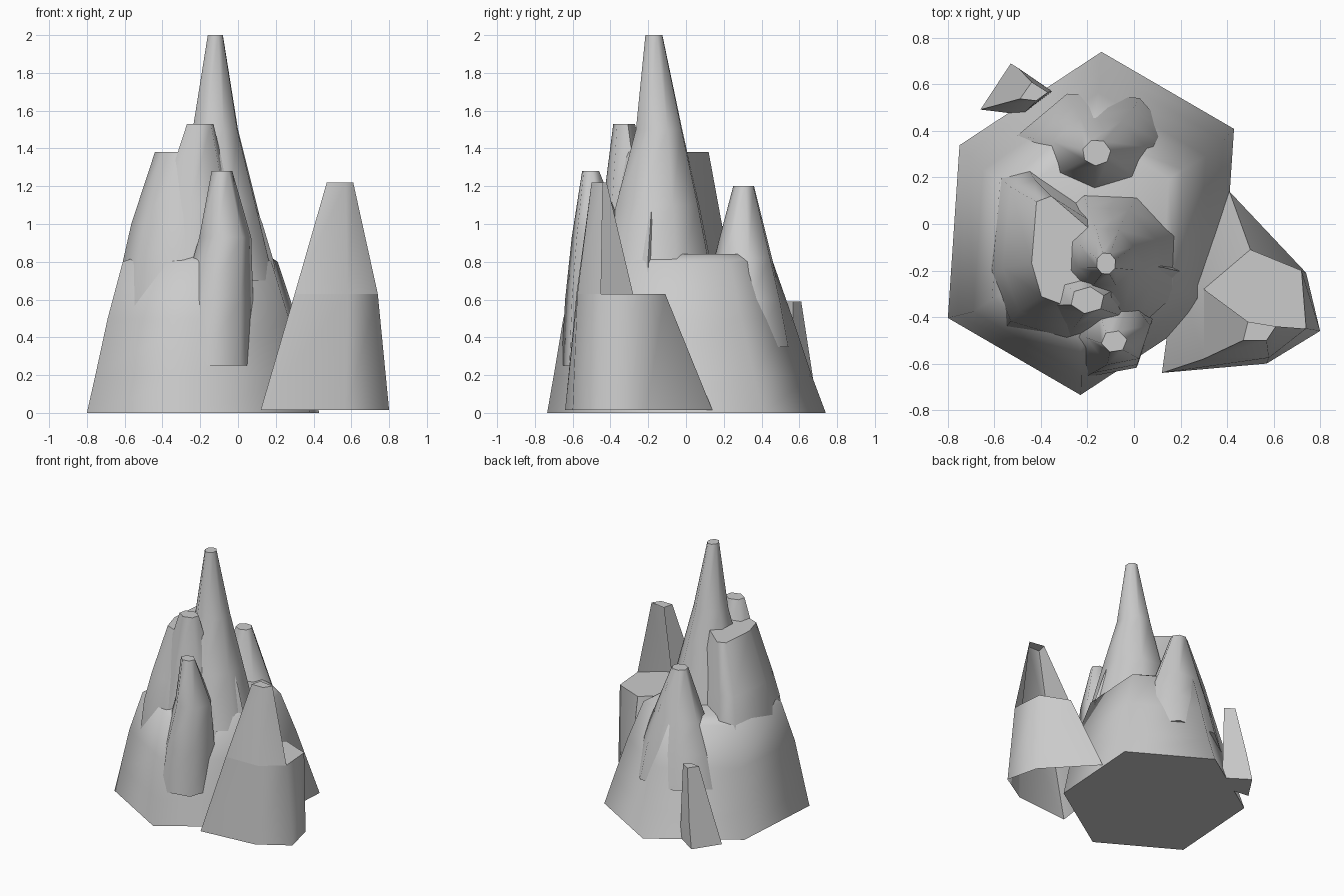
import bpy, bmesh
from math import sin, cos, radians

cube = bpy.data.objects.get("Cube")
if cube:
    bpy.data.objects.remove(cube)

stone = bpy.data.materials.new("grey stone")
stone.use_nodes = True
stone.diffuse_color = (0.6, 0.6, 0.6, 1)
stone.node_tree.nodes["Principled BSDF"].inputs["Base Color"].default_value = (0.6, 0.6, 0.6, 1)


def unit(pts):
    """Scale an outline to the unit square."""
    xs, ys = [p[0] for p in pts], [p[1] for p in pts]
    return [((x - min(xs)) / (max(xs) - min(xs)), (y - min(ys)) / (max(ys) - min(ys)))
            for x, y in pts]


def polygon(sides, start):
    turns = [radians(start + 360 * i / sides) for i in range(sides)]
    return unit([(cos(a), sin(a)) for a in turns])


def fit(outline, box):
    """Place a unit outline in a box given as (z, x0, x1, y0, y1)."""
    z, x0, x1, y0, y1 = box
    return [(x0 + u * (x1 - x0), y0 + v * (y1 - y0), z) for u, v in outline]


def level(pts, z):
    return [(x, y, z) for x, y in pts]


def loft(name, rings, bottom=True, skip=()):
    """Join rings of points with smooth walls; skip lists missing sides."""
    bm = bmesh.new()
    levels = [[bm.verts.new(p) for p in ring] for ring in rings]
    n = len(levels[0])
    for low, high in zip(levels, levels[1:]):
        for i in range(n):
            if i not in skip:
                j = (i + 1) % n
                bm.faces.new((low[i], low[j], high[j], high[i]))
    bm.faces.new(levels[-1])
    if bottom:
        bm.faces.new(levels[0][::-1])
    mesh = bpy.data.meshes.new(name)
    bm.to_mesh(mesh)
    bm.free()
    mesh.materials.append(stone)
    obj = bpy.data.objects.new(name, mesh)
    bpy.context.collection.objects.link(obj)
    bpy.ops.object.select_all(action="DESELECT")
    obj.select_set(True)
    bpy.context.view_layer.objects.active = obj
    bpy.ops.object.shade_smooth_by_angle(angle=radians(68))


def rock(name, outline, *boxes):
    loft(name, [fit(outline, b) for b in boxes])


# Broad six-sided foot of the mountain, with a shelf at the back
foot = unit([(-.14, .74), (-.75, .34), (-.80, -.40), (-.23, -.73), (.38, -.33), (.43, .41)])
rock("mountain_base", foot,
     (0, -.80, .43, -.735, .74), (.2, -.755, .385, -.70, .665),
     (.5, -.69, .31, -.65, .565), (.8, -.61, .21, -.55, .46),
     (.84, -.50, .15, -.45, .38))

# Upper mass with a diagonal cliff at the back
cliff = [(0, .4), (.1, .1), (.4, 0), (.8, .1), (1, .4), (.2, 1), (.05, .95)]
rock("upper_mass", cliff,
     (.55, -.635, .23, -.52, .27), (.8, -.61, .19, -.49, .23),
     (1.0, -.565, .13, -.44, .19), (1.38, -.44, -.02, -.36, .12))

# Spires growing out of the mountain
spire = polygon(8, 20)
rock("main_spire", spire,
     (.7, -.42, .2, -.46, .15), (1.1, -.34, .1, -.37, .07),
     (1.5, -.24, 0, -.265, -.02), (2, -.16, -.08, -.215, -.125))
rock("shoulder_spire", polygon(6, 20),
     (.7, -.50, .04, -.50, -.08), (1.1, -.41, -.03, -.44, -.16),
     (1.53, -.27, -.13, -.385, -.27))
rock("front_spire", polygon(6, 70),
     (.25, -.36, .09, -.66, -.2), (.6, -.30, .08, -.64, -.25),
     (.93, -.205, .07, -.605, -.32), (1.28, -.14, -.03, -.55, -.46))
rock("back_spire", polygon(7, 60),
     (.35, -.50, .2, .02, .56), (.6, -.43, .14, .08, .51),
     (.82, -.35, .05, .15, .455), (1.2, -.22, -.10, .25, .36))

# Side crag: a broad foot with a flat ledge, and a spire open towards the ledge
crag_base = [(.41, .14), (.18, -.2), (.12, -.64), (.57, -.6), (.8, -.46), (.74, -.21)]
crag_rim = [(.5, -.11), (.3, -.28), (.3, -.58), (.58, -.575), (.74, -.45), (.72, -.2)]
crag_top = [(.49, -.42), (.47, -.5), (.57, -.5), (.61, -.44)]
loft("crag_foot", [level(crag_base, .015), level(crag_rim, .63)], bottom=False)
loft("crag_spire", [level(crag_rim[1:5], .63), level(crag_top, 1.22)],
     bottom=False, skip=[3])

# Small stone beside the back corner
rock("small_stone", [(1, .45), (.42, 1), (0, .1), (.58, 0)],
     (0, -.66, -.35, .47, .69), (.2, -.60, -.355, .49, .67),
     (.59, -.49, -.37, .53, .61))
